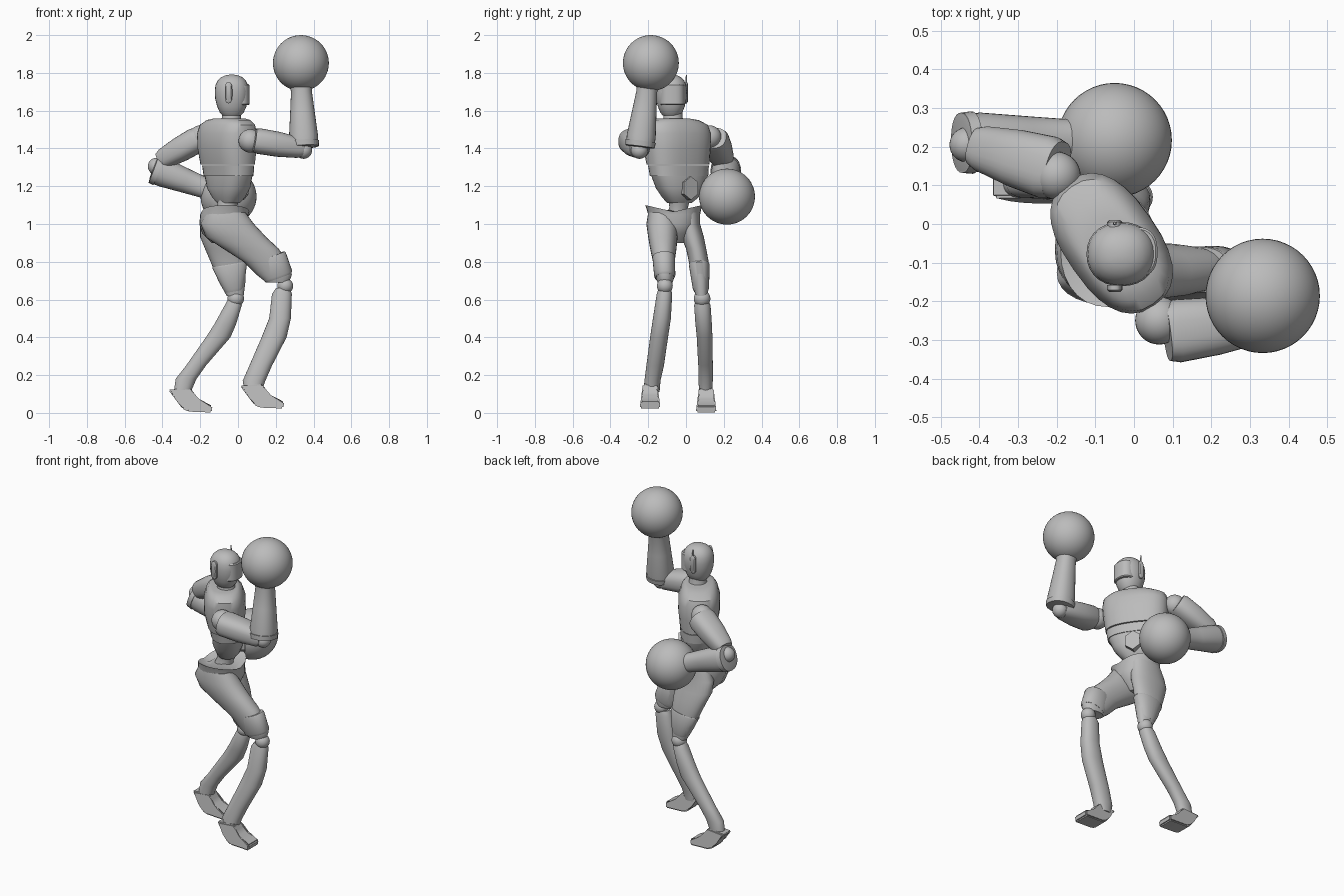
import bpy
import bmesh
from math import cos, sin, pi, radians
from mathutils import Vector

old = bpy.data.objects.get("Cube")
if old:
    bpy.data.objects.remove(old, do_unlink=True)

grey = bpy.data.materials.new("plain grey")
grey.use_nodes = True
grey.diffuse_color = (0.5, 0.5, 0.5, 1)
grey.node_tree.nodes["Principled BSDF"].inputs["Base Color"].default_value = (0.5, 0.5, 0.5, 1)

SIDES = 28
X, Y, Z = Vector((1, 0, 0)), Vector((0, 1, 0)), Vector((0, 0, 1))


def finish(bm, name, angle=40):
    """Turn a bmesh into a named, shaded object."""
    bmesh.ops.recalc_face_normals(bm, faces=bm.faces)
    mesh = bpy.data.meshes.new(name)
    bm.to_mesh(mesh)
    bm.free()
    mesh.materials.append(grey)
    obj = bpy.data.objects.new(name, mesh)
    bpy.context.collection.objects.link(obj)
    bpy.ops.object.select_all(action="DESELECT")
    obj.select_set(True)
    bpy.context.view_layer.objects.active = obj
    bpy.ops.object.shade_smooth_by_angle(angle=radians(angle))
    return obj


def loft(name, rings, power=1.0):
    """Skin rings given as (centre, half-axis u, half-axis v)."""
    def p(t):
        return abs(t) ** power * (1 if t >= 0 else -1)
    bm = bmesh.new()
    loops = []
    for c, u, v in rings:
        angles = [2 * pi * i / SIDES for i in range(SIDES)]
        loops.append([bm.verts.new(c + u * p(cos(a)) + v * p(sin(a))) for a in angles])
    for a, b in zip(loops, loops[1:]):
        for i in range(SIDES):
            j = (i + 1) % SIDES
            bm.faces.new((a[i], a[j], b[j], b[i]))
    bm.faces.new(loops[0])
    bm.faces.new(loops[-1])
    return finish(bm, name)


def box_loft(name, sections, power=0.9):
    """Horizontal rings from their limits: z, x0, x1, y0, y1."""
    return loft(name, [(Vector(((a + b) / 2, (c + d) / 2, z)), X * (b - a) / 2, Y * (d - c) / 2)
                       for z, a, b, c, d in sections], power)


def tube(name, start, end, profile, ref=Z, power=1.0):
    """Limb along a line; profile is (fraction, half-width, half-height)."""
    s, e = Vector(start), Vector(end)
    d = (e - s).normalized()
    side = d.cross(ref).normalized()
    up = side.cross(d)
    return loft(name, [(s.lerp(e, t), side * w, up * h) for t, w, h in profile], power)


def ball(name, centre, size, segments=32):
    bm = bmesh.new()
    bmesh.ops.create_uvsphere(bm, u_segments=segments, v_segments=segments // 2, radius=1)
    bmesh.ops.scale(bm, vec=Vector(size) if isinstance(size, tuple) else Vector((size,) * 3), verts=bm.verts)
    bmesh.ops.translate(bm, vec=centre, verts=bm.verts)
    return finish(bm, name, 60)


# Torso pieces, turned so that the chest faces forward and to one side
across, facing = Vector((0.57, -0.82, 0)), Vector((0.82, 0.57, 0))


def torso(name, sections, power=0.8):
    return loft(name, [(Vector((x, y, z)), across * a, facing * b)
                       for z, x, y, a, b in sections], power)


torso("abdomen", [(1.11, -.05, -.035, .065, .05), (1.14, -.05, -.03, .1, .07),
                  (1.19, -.05, -.03, .138, .088), (1.26, -.05, -.035, .165, .09)])
torso("rib_band", [(1.255, -.05, -.037, .168, .095), (1.31, -.052, -.04, .175, .1)])
torso("chest", [(1.315, -.055, -.042, .18, .106), (1.4, -.058, -.048, .19, .12),
                (1.48, -.058, -.05, .195, .12), (1.525, -.056, -.055, .185, .106),
                (1.55, -.05, -.065, .14, .09), (1.558, -.045, -.07, .09, .075)])
hex_centre = Vector((-.05, -.03, 1.19)) + facing * .06
belt = bmesh.new()
corners = [hex_centre + across * .052 * sin(i * pi / 3) + Z * .062 * cos(i * pi / 3) for i in range(6)]
plate = belt.faces.new([belt.verts.new(c) for c in corners])
grown = bmesh.ops.extrude_face_region(belt, geom=[plate])["geom"]
bmesh.ops.translate(belt, vec=facing * .04, verts=[g for g in grown if isinstance(g, bmesh.types.BMVert)])
finish(belt, "belly_plate", 20)
tube("waist", (-.07, -.045, 1.03), (-.05, -.035, 1.14), [(0, .06, .06), (.5, .048, .048), (1, .06, .06)], X)

# Pelvis with a rim that rises at each hip
pelvis = box_loft("pelvis", [(.9, -.14, -.01, -.1, .0), (.95, -.19, .035, -.16, .04),
                             (1.0, -.205, .06, -.195, .065), (1.05, -.2, .055, -.2, .075),
                             (1.085, -.19, .06, -.215, .085), (1.07, -.15, .03, -.17, .04)])
for v in pelvis.data.vertices:
    if v.co.z > 1.06:
        v.co.z += .035 * abs(v.co.y + .065) / .15 - .02

# Neck and head
tube("neck", (-.035, -.068, 1.53), (-.035, -.07, 1.63), [(0, .06, .06), (.35, .05, .05), (1, .05, .05)], X)
loft("head", [(Vector((-.033, -.078, z)), X * .09 * r, Y * .083 * r) for z, r in
              ((1.575, .55), (1.59, .7), (1.62, .85), (1.66, .97), (1.70, 1), (1.735, .96),
               (1.76, .82), (1.777, .62), (1.787, .38), (1.791, .12))], .92)
box_loft("visor", [(1.63, -.05, .056, -.133, -.013), (1.635, -.05, .061, -.138, -.008),
                   (1.735, -.05, .061, -.138, -.008), (1.74, -.05, .056, -.133, -.013)], .8)
for name, side in (("right_ear", -1), ("left_ear", 1)):
    y = -.083 + side * .075
    tube(name, (-.05, y, 1.695), (-.05, y + side * .018, 1.695),
         [(0, .02, .056), (.7, .02, .056), (1, .014, .048)], Z, .7)
box_loft("antenna", [(1.73, -.056, -.044, -.003, .007), (1.79, -.053, -.047, -.001, .005)])

# Arms: shoulder, upper arm, elbow, forearm and the big round hand
arms = {
    "right": ((.065, -.25, 1.44), (.085, -.28, 1.443), (.345, -.247, 1.4),
              (.35, -.245, 1.4), (.335, -.205, 1.72), (.333, -.186, 1.852), Y),
    "left": ((-.2, .125, 1.46), (-.2, .14, 1.455), (-.41, .2, 1.335),
             (-.455, .21, 1.295), (-.16, .217, 1.185), (-.05, .217, 1.145), Z),
}
for side, (shoulder, top, elbow, cuff, wrist, hand, ref) in arms.items():
    ball(side + "_shoulder", shoulder, .062)
    tube(side + "_upper_arm", top, elbow, [(0, .075, .062), (.1, .082, .068), (.5, .075, .066),
                                           (.9, .06, .055), (1, .05, .045)], Z, .8)
    ball(side + "_elbow", Vector(cuff).lerp(Vector(elbow), .5) - Z * .01, .045)
    tube(side + "_forearm", cuff, wrist, [(.02, .055, .055), (.03, .074, .074), (.2, .077, .077),
                                          (.6, .065, .065), (.95, .055, .055), (1, .058, .058)], ref, .9)
    tube(side + "_cuff_band", cuff, wrist, [(.03, .078, .078), (.12, .081, .081)], ref, .9)
    ball(side + "_round_hand", hand, .148, 48)

# Thighs, knees and shins
box_loft("right_thigh", [(1.06, -.17, .04, -.2, -.06), (1.0, -.2, .085, -.21, -.04),
                         (.93, -.17, .15, -.2, -.045), (.87, -.08, .215, -.19, -.05),
                         (.8, .03, .262, -.175, -.06), (.73, .1, .285, -.165, -.06),
                         (.69, .15, .27, -.15, -.07)])
box_loft("left_thigh", [(1.06, -.17, .03, -.05, .075), (1.0, -.2, .03, -.04, .075),
                        (.93, -.2, .037, -.025, .095), (.87, -.175, .042, 0, .107),
                        (.8, -.145, .042, .015, .12), (.7, -.105, .04, .035, .12),
                        (.62, -.06, .03, .05, .115)])
box_loft("right_shin", [(.66, .2, .275, -.145, -.08), (.63, .18, .285, -.155, -.073),
                        (.5, .165, .28, -.175, -.08), (.4, .125, .257, -.19, -.095),
                        (.25, .06, .18, -.21, -.117), (.17, .025, .145, -.22, -.135),
                        (.11, .035, .125, -.225, -.14)])
box_loft("left_shin", [(.6, -.055, .015, .055, .115), (.57, -.07, .02, .043, .13),
                       (.47, -.125, -.01, .05, .137), (.4, -.17, -.04, .057, .14),
                       (.25, -.275, -.17, .065, .142), (.18, -.33, -.22, .067, .142),
                       (.11, -.34, -.25, .068, .14)])
ball("right_knee", (.25, -.112, .672), .042)
ball("left_knee", (-.012, .085, .605), .044)
tube("right_knee_guard", (.175, -.118, .83), (.215, -.112, .715),
     [(0, .058, .076), (.05, .06, .08), (.9, .056, .08), (1, .05, .072)], X, .9)
tube("left_knee_guard", (-.045, .07, .79), (-.02, .08, .645),
     [(0, .052, .09), (.05, .055, .094), (.9, .043, .055), (1, .038, .048)], X, .9)

# Feet: one side profile, widened towards the sole
profile = [(0, .14), (.055, .08), (.075, .04), (.105, .025), (.23, .02),
           (.235, .055), (.16, .085), (.13, .12), (.12, .15)]
for name, dx, yc, dz in (("right_foot", .01, -.19, .003), ("left_foot", -.37, .107, -.018)):
    bm = bmesh.new()
    rows = [[bm.verts.new((x + dx, yc + s * (.054 - .13 * max(z - .03, 0)), z + dz))
             for x, z in profile] for s in (-1, 1)]
    n = len(profile)
    for i in range(n):
        j = (i + 1) % n
        bm.faces.new((rows[0][i], rows[0][j], rows[1][j], rows[1][i]))
    bm.faces.new(rows[0])
    bm.faces.new(rows[1])
    bmesh.ops.bevel(bm, geom=bm.edges[:], offset=.007, segments=2, affect="EDGES")
    finish(bm, name)
